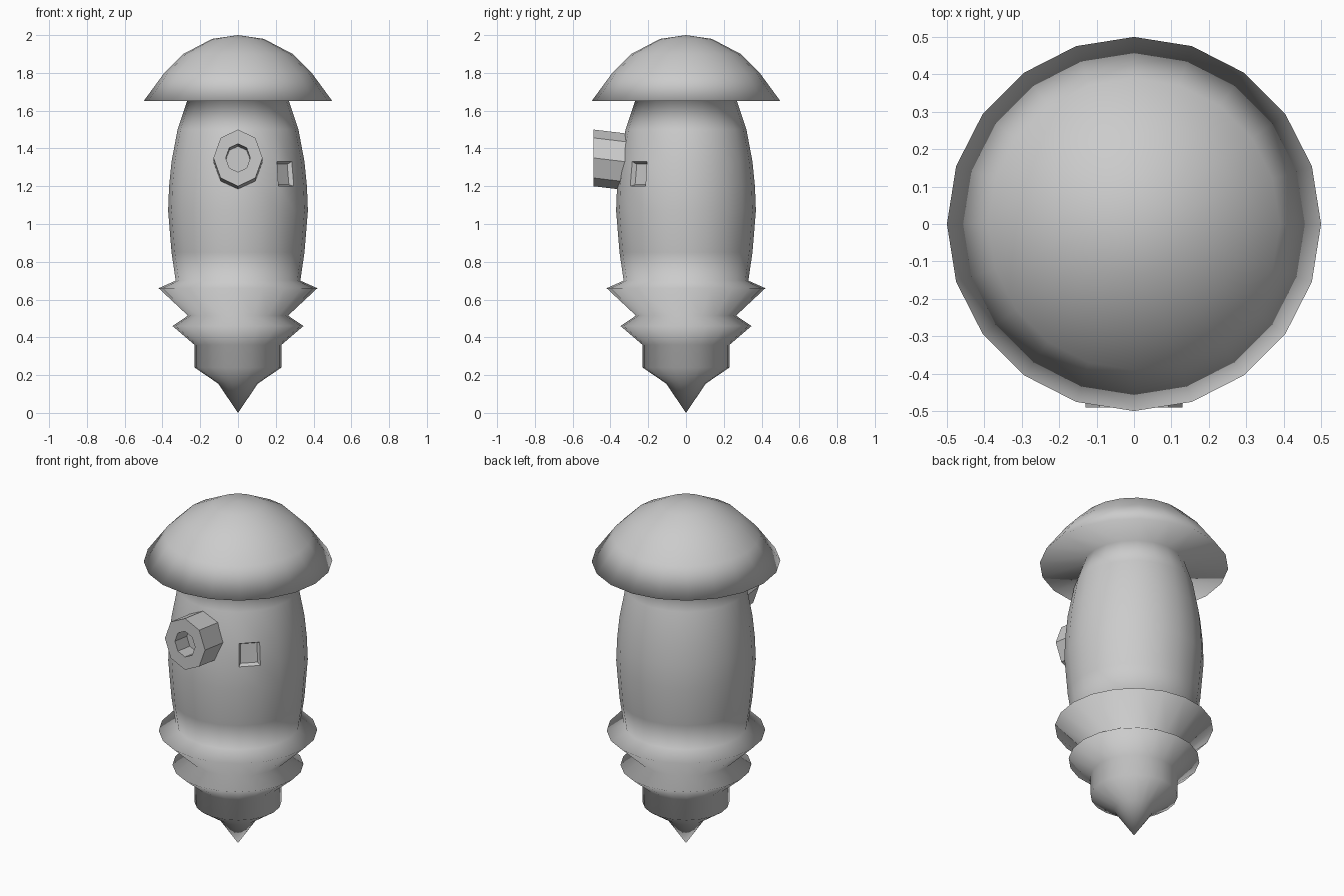
import bpy, bmesh
from math import sin, cos, pi

if "Cube" in bpy.data.objects:
    bpy.data.objects.remove(bpy.data.objects["Cube"])

SIDES = 20


def make_object(name, bm):
    bmesh.ops.recalc_face_normals(bm, faces=bm.faces)
    mesh = bpy.data.meshes.new(name)
    bm.to_mesh(mesh)
    bm.free()
    ob = bpy.data.objects.new(name, mesh)
    bpy.context.collection.objects.link(ob)
    return ob


def bridge(bm, a, b):
    n = len(a)
    return [bm.faces.new((a[i], a[(i + 1) % n], b[(i + 1) % n], b[i])) for i in range(n)]


def ring(bm, n, rx, ry, place):
    return [bm.verts.new(place(rx * sin(2 * pi * i / n), ry * cos(2 * pi * i / n)))
            for i in range(n)]


# Turned body: pointed foot, two flared collars, barrel and domed cap
profile = [(0.105, 0.155), (0.23, 0.24), (0.23, 0.36), (0.347, 0.46), (0.265, 0.515),
           (0.42, 0.66), (0.33, 0.70), (0.352, 0.85), (0.37, 1.07), (0.365, 1.20),
           (0.352, 1.33), (0.32, 1.50), (0.27, 1.65), (0.50, 1.65), (0.39, 1.80),
           (0.29, 1.90), (0.137, 1.98)]
bm = bmesh.new()
rings = [ring(bm, SIDES, r, r, lambda x, y, z=z: (x, y, z)) for r, z in profile]
strips = [bridge(bm, a, b) for a, b in zip(rings, rings[1:])]
for loop, z in ((rings[0], 0.0), (rings[-1], 2.0)):
    tip = bm.verts.new((0, 0, z))
    for i in range(SIDES):
        bm.faces.new((loop[i], loop[(i + 1) % SIDES], tip))
bmesh.ops.recalc_face_normals(bm, faces=bm.faces)
for f in bm.faces:
    f.smooth = True

# Small rectangular pocket in one barrel panel, front right
panel = max(strips[9 - 1 + 1],
            key=lambda f: f.calc_center_median().x - f.calc_center_median().y)
rim = bmesh.ops.inset_region(bm, faces=[panel], thickness=0.015, depth=-0.025)
for f in rim["faces"] + [panel]:
    f.smooth = False
make_object("body", bm)

# Eight-sided spout, sloping slightly down into the barrel, with a blind bore
bm = bmesh.new()


def spout_ring(scale, y):
    drop = 0.12 * (y + 0.49)
    return ring(bm, 8, 0.13 * scale, 0.15 * scale,
                lambda x, z: (x, y, 1.35 + z - drop))


back, front = spout_ring(1, -0.28), spout_ring(1, -0.49)
mouth, bore = spout_ring(0.5, -0.49), spout_ring(0.5, -0.38)
for a, b in ((back, front), (front, mouth), (mouth, bore)):
    bridge(bm, a, b)
bm.faces.new(back)
bm.faces.new(bore)
make_object("spout", bm)
